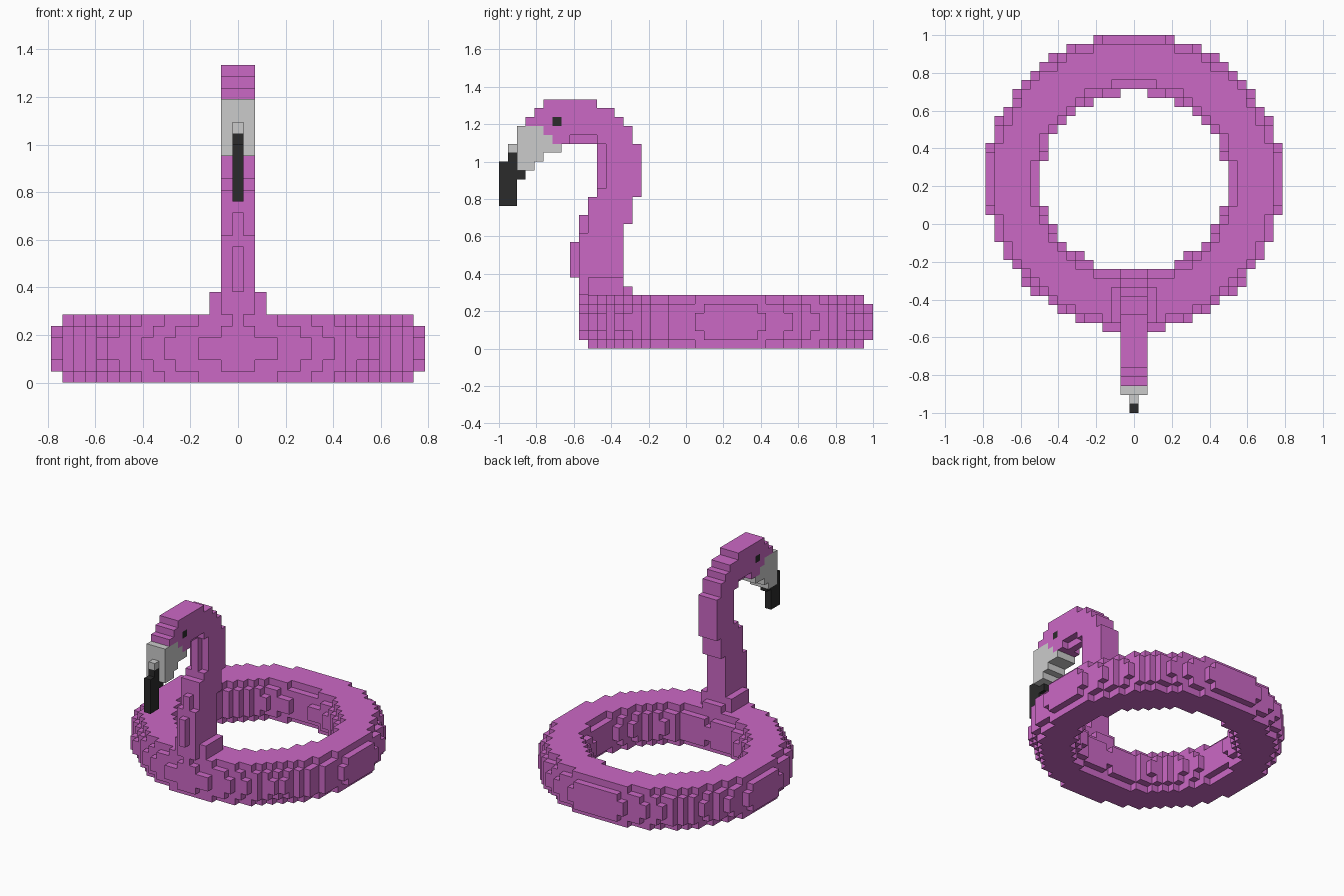
import bpy, bmesh
from mathutils import Vector

if "Cube" in bpy.data.objects:
    bpy.data.objects.remove(bpy.data.objects["Cube"])

V = 2 / 42                      # edge length of one cube
cells = {}                      # (i, j, k) -> part name


def fill(part, j0, j1, k0, k1, half=1):
    """Fill an inclusive block of cubes, symmetric about x = 0."""
    for i in range(-half, half + 1):
        for j in range(j0, j1 + 1):
            for k in range(k0, k1 + 1):
                cells[i, j, k] = part


# Swim ring: six stacked layers, rounded by shrinking the tube
CJ = 25.2
for k, inset in enumerate((1.0, 0.25, 0, 0, 0.25, 1.0)):
    for i in range(-16, 17):
        for j in range(9, 42):
            outside = i * i + (j - CJ) ** 2 <= (16.5 - inset) ** 2
            hole = (i / (10.3 + inset)) ** 2 + ((j - CJ) / (9.99 + inset)) ** 2 < 1
            if outside and not hole:
                cells[i, j, k] = "swim_ring"

# Neck base collar
fill("neck_and_head", 10, 13, 6, 7, 2)
fill("neck_and_head", 9, 9, 5, 5, 0)

# Neck and head: blocks of (j0, j1, k0, k1, half width)
for block in ((9, 14, 6, 6, 1), (9, 13, 7, 12, 1), (8, 8, 8, 11, 0),
              (10, 13, 13, 13, 1), (10, 14, 14, 16, 1), (9, 9, 13, 14, 0),
              (11, 15, 17, 17, 1), (12, 15, 18, 22, 1), (11, 11, 18, 22, 0),
              (6, 14, 23, 23, 1), (5, 14, 24, 24, 1), (3, 13, 25, 25, 1),
              (4, 12, 26, 26, 1), (5, 10, 27, 27, 1)):
    fill("neck_and_head", *block)
for j in (8, 9, 10):            # narrow throat under the head
    for i in (-1, 1):
        del cells[i, j, 23]

# Pale beak and dark bill tip
for block in ((2, 4, 24, 24, 1), (2, 5, 23, 23, 1), (2, 6, 22, 22, 1),
              (1, 1, 22, 22, 0), (2, 4, 21, 21, 1), (2, 3, 20, 20, 1)):
    fill("beak", *block)
for block in ((0, 1, 16, 20, 0), (1, 1, 21, 21, 0), (2, 2, 19, 19, 0)):
    fill("bill_tip", *block)

# Eyes
for i in (-1, 1):
    cells[i, 6, 25] = "eyes"


def material(name, rgb):
    m = bpy.data.materials.new(name)
    m.diffuse_color = (*rgb, 1)
    m.use_nodes = True
    m.node_tree.nodes["Principled BSDF"].inputs["Base Color"].default_value = m.diffuse_color
    return m


pink = material("pink", (0.60, 0.14, 0.56))
grey = material("light grey", (0.60, 0.60, 0.60))
black = material("black", (0.024, 0.024, 0.024))
part_material = {"swim_ring": pink, "neck_and_head": pink, "beak": grey,
                 "bill_tip": black, "eyes": black}


def build(part, mat):
    """Make the exposed cube faces of one part."""
    bm = bmesh.new()
    for cell, owner in cells.items():
        if owner != part:
            continue
        centre = Vector((cell[0] * V, -1 + (cell[1] + 0.5) * V, (cell[2] + 0.5) * V))
        for axis in range(3):
            for sign in (-1, 1):
                other = list(cell)
                other[axis] += sign
                if tuple(other) in cells:
                    continue
                n, u, w = Vector(), Vector(), Vector()
                n[axis] = sign * V / 2
                u[(axis + 1) % 3] = V / 2
                w[(axis + 2) % 3] = sign * V / 2
                bm.faces.new([bm.verts.new(centre + n + a * u + b * w)
                              for a, b in ((-1, -1), (1, -1), (1, 1), (-1, 1))])
    bmesh.ops.remove_doubles(bm, verts=bm.verts, dist=V / 100)
    mesh = bpy.data.meshes.new(part)
    bm.to_mesh(mesh)
    bm.free()
    mesh.materials.append(mat)
    bpy.context.collection.objects.link(bpy.data.objects.new(part, mesh))


for part, mat in part_material.items():
    build(part, mat)
